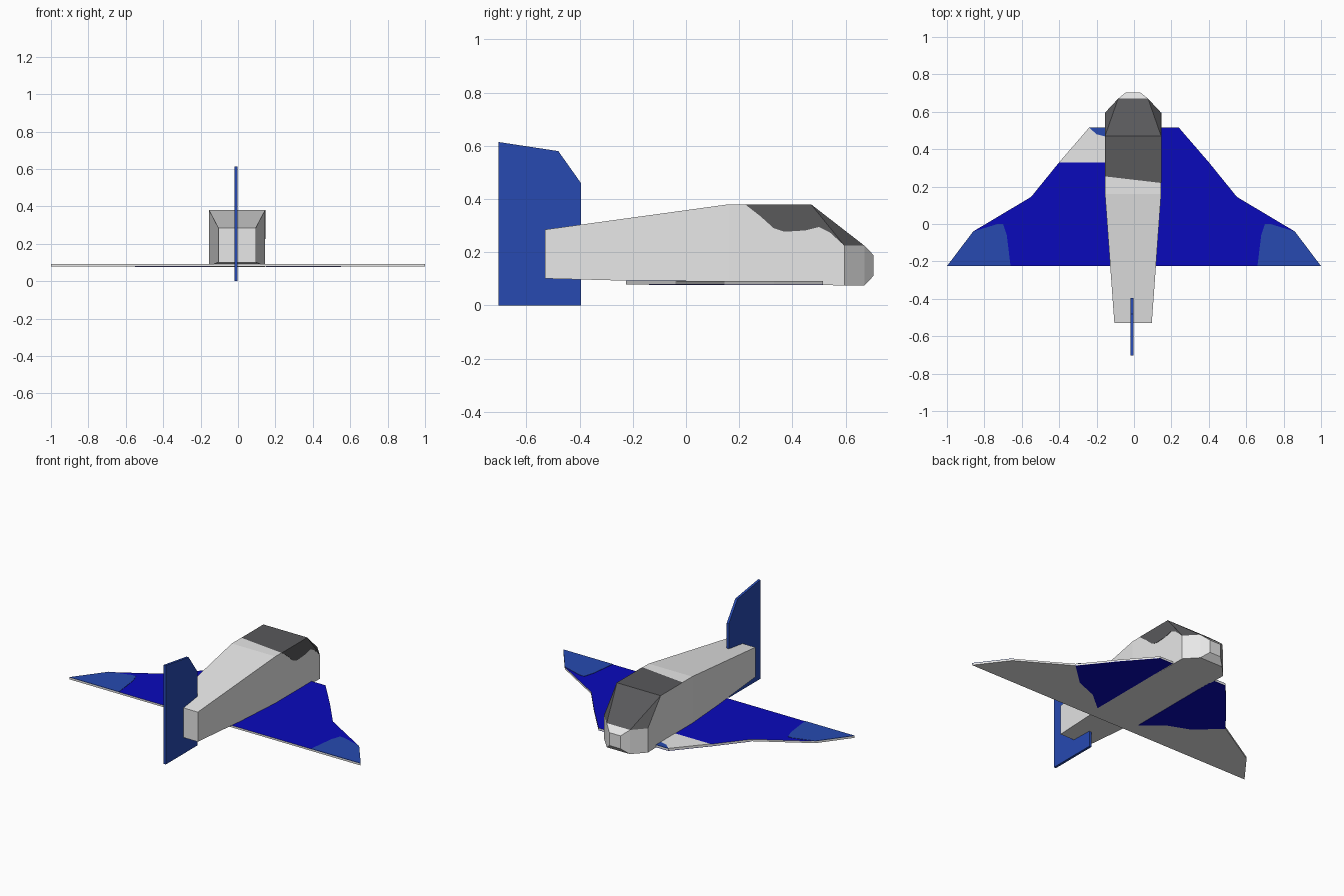
import bpy
import bmesh
from mathutils import Vector

cube = bpy.data.objects.get("Cube")
if cube:
    bpy.data.objects.remove(cube, do_unlink=True)


def make_material(name, color):
    mat = bpy.data.materials.new(name)
    mat.use_nodes = True
    rgba = (*color, 1.0)
    mat.diffuse_color = rgba
    mat.node_tree.nodes["Principled BSDF"].inputs["Base Color"].default_value = rgba
    return mat


WHITE = make_material("white", (0.8, 0.8, 0.8))
GREY = make_material("dark grey", (0.1, 0.1, 0.105))
BLUE = make_material("deep blue", (0.003, 0.003, 0.5))
MID_BLUE = make_material("mid blue", (0.02, 0.068, 0.44))


def finish(name, bm, *mats):
    bmesh.ops.recalc_face_normals(bm, faces=bm.faces[:])
    mesh = bpy.data.meshes.new(name)
    bm.to_mesh(mesh)
    bm.free()
    for mat in mats:
        mesh.materials.append(mat)
    obj = bpy.data.objects.new(name, mesh)
    bpy.context.collection.objects.link(obj)
    return obj


def prism(points, depth):
    """Extrude a closed 3D outline along the depth vector."""
    bm = bmesh.new()
    face = bm.faces.new([bm.verts.new(p) for p in points])
    result = bmesh.ops.extrude_face_region(bm, geom=[face], use_keep_orig=True)
    moved = [v for v in result["geom"] if isinstance(v, bmesh.types.BMVert)]
    bmesh.ops.translate(bm, verts=moved, vec=Vector(depth))
    return bm


def wing_plate(name, outline, z, mat, side=1):
    bm = prism([(side * x, y, z) for x, y in outline], (0, 0, 0.003))
    finish(name, bm, mat)


# Fuselage: convex body from mirrored corner stations (half width, y, z)
MID_X = -0.005
corners = [
    (0.10, -0.53, 0.101), (0.10, -0.53, 0.285),
    (0.15, 0.16, 0.083), (0.15, 0.16, 0.38),
    (0.15, 0.47, 0.38), (0.15, 0.595, 0.225), (0.15, 0.595, 0.075),
    (0.08, 0.67, 0.225), (0.08, 0.67, 0.075),
    (0.038, 0.704, 0.19), (0.038, 0.704, 0.11),
]
bm = bmesh.new()
for x, y, z in corners:
    for side in (-1, 1):
        bm.verts.new((MID_X + side * x, y, z))
bmesh.ops.convex_hull(bm, input=bm.verts[:])
bmesh.ops.dissolve_limit(bm, angle_limit=0.005, verts=bm.verts[:], edges=bm.edges[:])
bm.normal_update()

# Canopy: cut the roof on a slight skew and colour the front upper faces
roof = [f for f in bm.faces if f.normal.z > 0.99 and f.calc_center_median().z > 0.3]
roof_geom = roof + list({e for f in roof for e in f.edges}) + list({v for f in roof for v in f.verts})
bmesh.ops.bisect_plane(bm, geom=roof_geom, plane_co=(MID_X, 0.237, 0), plane_no=(0.117, 1, 0))
bm.normal_update()
for f in bm.faces:
    center = f.calc_center_median()
    if f.normal.z > 0.3 and 0.24 < center.y < 0.67:
        f.material_index = 1
finish("fuselage", bm, WHITE, GREY)

# Side window on the left flank
window = [(0.222, 0.38), (0.28, 0.335), (0.33, 0.29), (0.37, 0.277), (0.45, 0.282),
          (0.5, 0.295), (0.54, 0.275), (0.595, 0.225), (0.47, 0.38)]
finish("side_window", prism([(0.144, y, z) for y, z in window], (0.003, 0, 0)), GREY)

# Wing: one thin slab through the belly, blue on top
WING_BOTTOM, WING_TOP = 0.079, 0.091
half = [(0.24, 0.515), (0.40, 0.33), (0.55, 0.145), (0.86, -0.04), (1.0, -0.225)]
outline = half + [(-x, y) for x, y in reversed(half)]
bm = prism([(x, y, WING_BOTTOM) for x, y in outline], (0, 0, WING_TOP - WING_BOTTOM))
bmesh.ops.recalc_face_normals(bm, faces=bm.faces[:])
for f in bm.faces:
    f.material_index = int(f.normal.z > 0.9)
finish("wing", bm, WHITE, BLUE)

# Painted wing tips and underside panels
tip = [(0.66, -0.225), (0.68, -0.06), (0.70, 0.0), (0.73, 0.0), (0.86, -0.04), (1.0, -0.225)]
belly = [(0.24, 0.515), (0.40, 0.33), (0.55, 0.145), (0.41, 0.015), (0.27, -0.04),
         (0.15, -0.14), (0.15, 0.515)]
for label, side in (("left", 1), ("right", -1)):
    wing_plate(label + "_wing_tip", tip, WING_TOP - 0.001, MID_BLUE, side)
    wing_plate(label + "_underside_panel", belly, WING_BOTTOM - 0.002, BLUE, side)

# Light and blue patches at the root of the right wing
wing_plate("root_patch", [(0.40, 0.33), (0.14, 0.33), (0.14, 0.465), (0.2, 0.48), (0.24, 0.515)],
           WING_TOP - 0.001, WHITE, -1)
wing_plate("root_corner", [(0.24, 0.515), (0.2, 0.48), (0.14, 0.465), (0.14, 0.515)],
           WING_TOP - 0.001, MID_BLUE, -1)

# Tail fin, reaching above and below the fuselage
fin = [(-0.704, 0), (-0.395, 0), (-0.395, 0.46), (-0.48, 0.58), (-0.704, 0.614)]
finish("tail_fin", prism([(-0.018, y, z) for y, z in fin], (0.015, 0, 0)), MID_BLUE)
